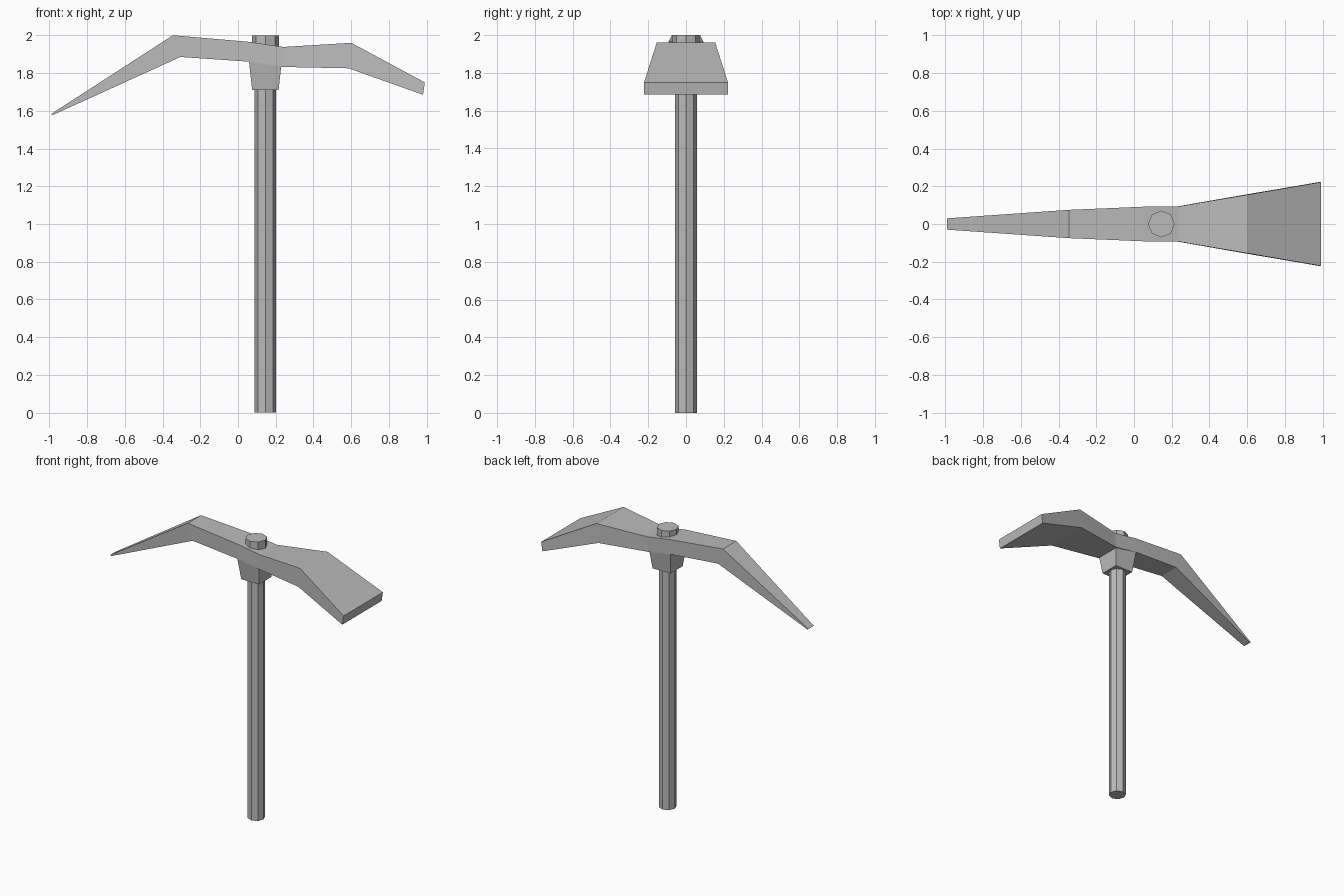
import bpy, bmesh
from mathutils import Matrix

cube = bpy.data.objects.get("Cube")
if cube:
    bpy.data.objects.remove(cube)

grey = bpy.data.materials.new("plain grey")
grey.use_nodes = True
colour = (0.5, 0.5, 0.5, 1)
grey.diffuse_color = colour
grey.node_tree.nodes["Principled BSDF"].inputs["Base Color"].default_value = colour

HANDLE_X = 0.145


def finish(name, bm):
    bmesh.ops.recalc_face_normals(bm, faces=bm.faces)
    mesh = bpy.data.meshes.new(name)
    bm.to_mesh(mesh)
    bm.free()
    mesh.materials.append(grey)
    obj = bpy.data.objects.new(name, mesh)
    bpy.context.collection.objects.link(obj)
    return obj


def loft(name, rings):
    """Skin a row of four-cornered rings and close both ends."""
    bm = bmesh.new()
    loops = [[bm.verts.new(p) for p in ring] for ring in rings]
    for a, b in zip(loops, loops[1:]):
        for i in range(4):
            j = (i + 1) % 4
            bm.faces.new((a[i], a[j], b[j], b[i]))
    bm.faces.new(loops[0])
    bm.faces.new(loops[-1])
    return finish(name, bm)


def octagon_bar(name, radius, bottom, top):
    bm = bmesh.new()
    bmesh.ops.create_cone(
        bm, cap_ends=True, segments=8, radius1=radius, radius2=radius,
        depth=top - bottom,
        matrix=Matrix.Translation((HANDLE_X, 0, (bottom + top) / 2)))
    return finish(name, bm)


# Shaft and the wider plug above the head
octagon_bar("handle", 0.057, 0, 1.9)
octagon_bar("handle_cap", 0.071, 1.88, 2)

# Head: top x, top z, bottom x, bottom z, half width, from spike to blade
stations = [
    (-0.99, 1.583, -0.98, 1.578, 0.03),
    (-0.345, 2.0, -0.305, 1.885, 0.075),
    (0.06, 1.965, 0.06, 1.86, 0.092),
    (0.24, 1.938, 0.235, 1.832, 0.094),
    (0.60, 1.96, 0.585, 1.825, 0.155),
    (0.99, 1.75, 0.98, 1.685, 0.222),
]
loft("pick_head", [
    [(xt, -w, zt), (xt, w, zt), (xb, w, zb), (xb, -w, zb)]
    for xt, zt, xb, zb, w in stations])

# Tapered collar under the head
loft("collar", [
    [(HANDLE_X + sx * hx, sy * hy, z)
     for sx, sy in ((-1, -1), (1, -1), (1, 1), (-1, 1))]
    for hx, hy, z in ((0.07, 0.07, 1.71), (0.088, 0.092, 1.87))])
